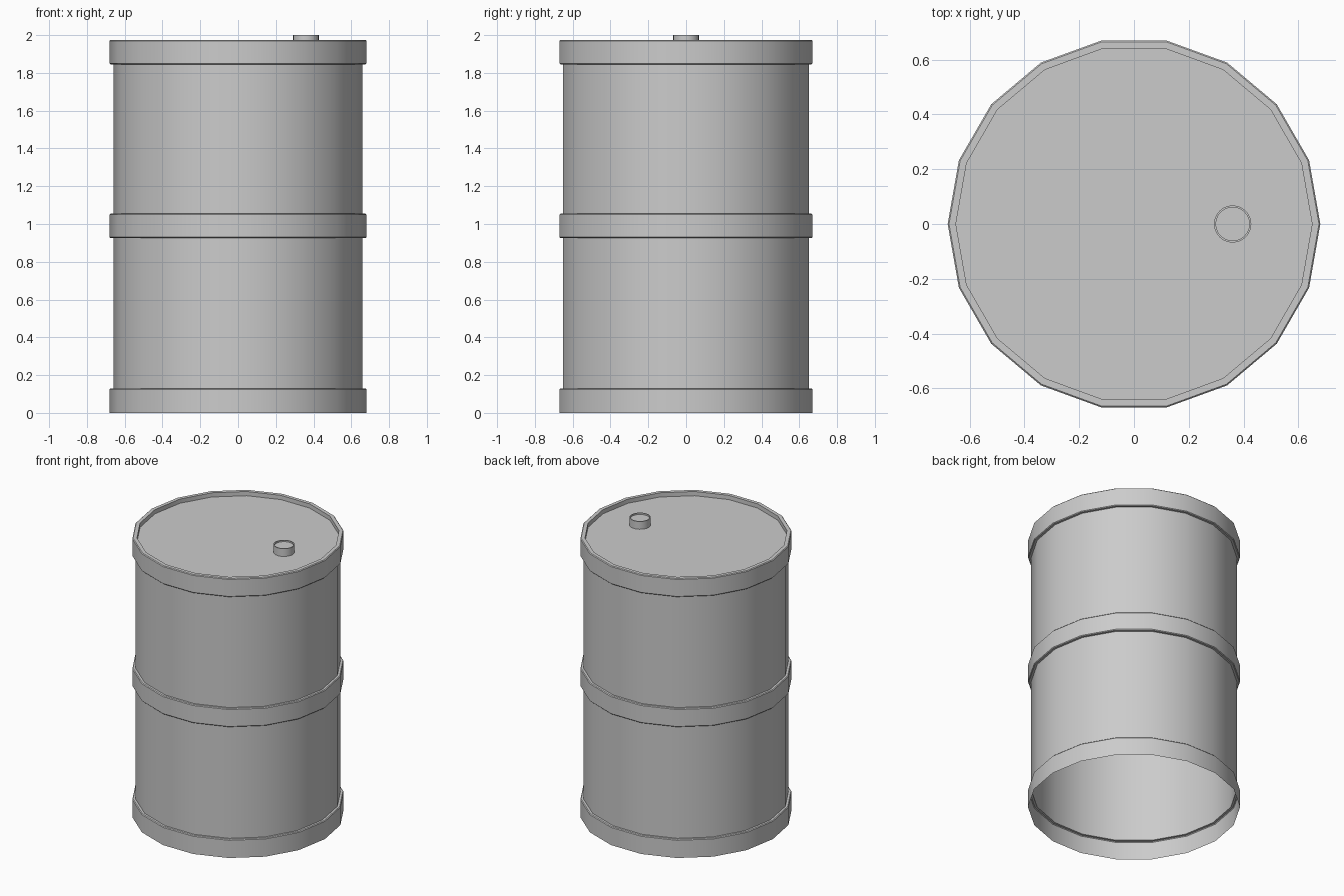
import bpy, bmesh
from math import cos, sin, tau, radians

if "Cube" in bpy.data.objects:
    bpy.data.objects.remove(bpy.data.objects["Cube"])


def lathe(name, profile, sides, center=(0, 0), cap_end=True):
    """Revolve an (radius, z) profile; optionally close its last ring."""
    bm = bmesh.new()
    rings = [[bm.verts.new((center[0] + r * cos(tau * i / sides),
                            center[1] + r * sin(tau * i / sides), z))
              for i in range(sides)] for r, z in profile]
    for a, b in zip(rings, rings[1:]):
        for i in range(sides):
            j = (i + 1) % sides
            bm.faces.new((a[i], a[j], b[j], b[i]))
    if cap_end:
        bm.faces.new(rings[-1])
    mesh = bpy.data.meshes.new(name)
    bm.to_mesh(mesh)
    bm.free()
    obj = bpy.data.objects.new(name, mesh)
    bpy.context.collection.objects.link(obj)
    bpy.ops.object.select_all(action='DESELECT')
    obj.select_set(True)
    bpy.context.view_layer.objects.active = obj
    bpy.ops.object.shade_smooth_by_angle(angle=radians(30))
    return obj


BODY, BAND, BEVEL = 0.66, 0.68, 0.005

# Drum shell: open bottom, three raised bands, recessed lid
shell = [(BAND, 0.0), (BAND, 0.13 - BEVEL), (BAND - BEVEL, 0.13), (BODY, 0.13)]
shell += [(BODY, 0.925), (BAND - BEVEL, 0.925), (BAND, 0.925 + BEVEL),
          (BAND, 1.055 - BEVEL), (BAND - BEVEL, 1.055), (BODY, 1.055)]
shell += [(BODY, 1.845), (BAND - BEVEL, 1.845), (BAND, 1.845 + BEVEL),
          (BAND, 1.975 - BEVEL), (BAND - BEVEL, 1.975),
          (0.65, 1.975), (0.65, 1.945)]
lathe("drum_shell", shell, 18)

# Filler cap with a shallow dished top
lathe("filler_cap", [(0.068, 1.945), (0.068, 2.0), (0.061, 2.0), (0.061, 1.99)],
      24, center=(0.36, 0))
